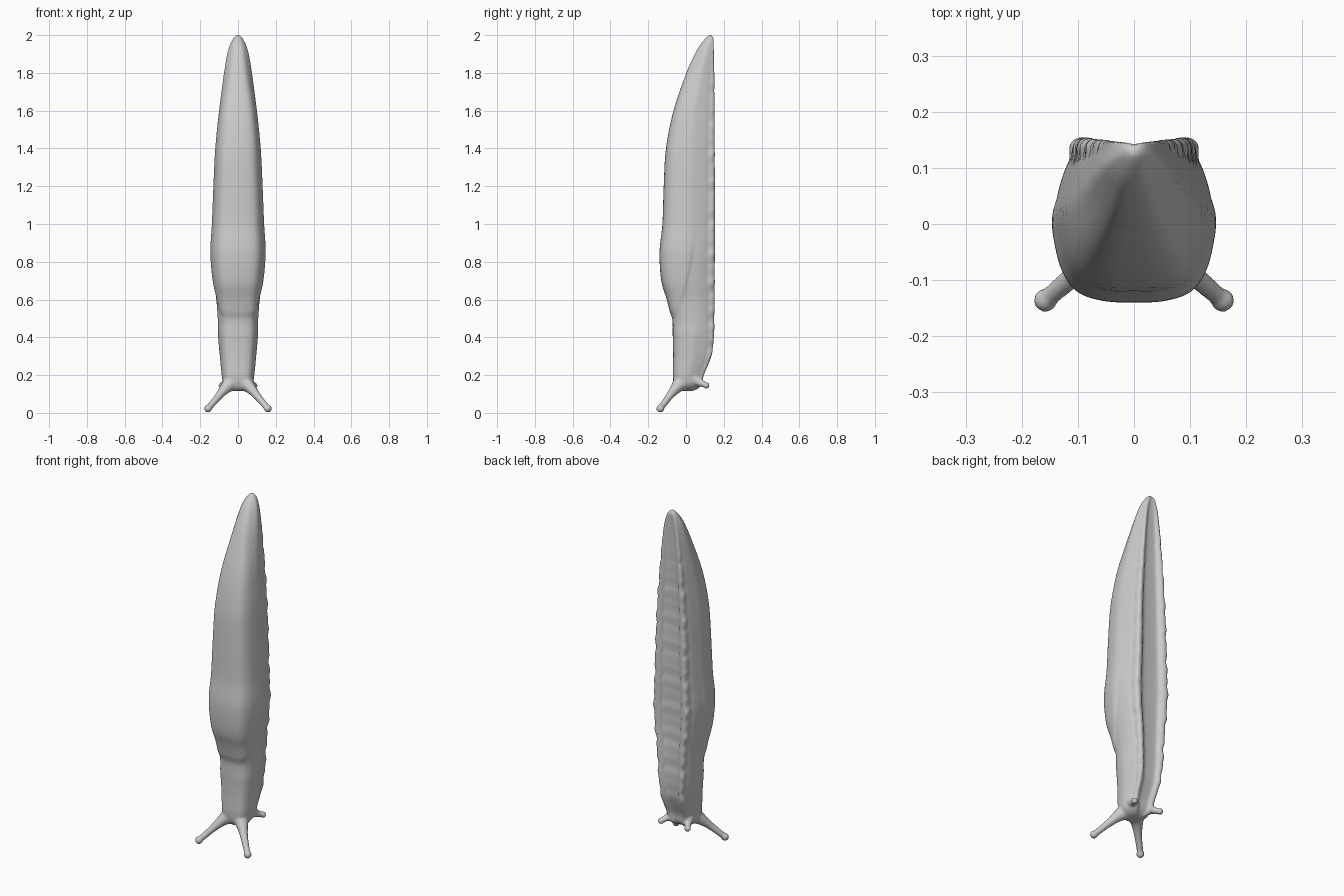
import bpy, bmesh, math
from mathutils import Vector

cube = bpy.data.objects.get("Cube")
if cube:
    bpy.data.objects.remove(cube)

skin = bpy.data.materials.new("slug grey")
skin.use_nodes = True
skin.diffuse_color = (0.6, 0.6, 0.6, 1)
skin.node_tree.nodes["Principled BSDF"].inputs["Base Color"].default_value = skin.diffuse_color


def spline(points, steps):
    """Smooth path through the points."""
    pts = [Vector(p) for p in points]
    out = []
    for i in range(len(pts) - 1):
        a, b = pts[max(i - 1, 0)], pts[i]
        c, d = pts[i + 1], pts[min(i + 2, len(pts) - 1)]
        for k in range(steps):
            t = k / steps
            out.append(0.5 * (2 * b + (c - a) * t + (2 * a - 5 * b + 4 * c - d) * t ** 2
                              + (3 * b - a - 3 * c + d) * t ** 3))
    return out + [pts[-1]]


def smooth(a, b, v):
    t = min(max((v - a) / (b - a), 0), 1)
    return t * t * (3 - 2 * t)


def loft(bm, rings):
    """Skin a list of closed rings and cap both ends."""
    loops = [[bm.verts.new(p) for p in ring] for ring in rings]
    for lo, hi in zip(loops, loops[1:]):
        for i in range(len(lo)):
            j = (i + 1) % len(lo)
            bm.faces.new((lo[i], lo[j], hi[j], hi[i]))
    bm.faces.new(loops[0][::-1])
    bm.faces.new(loops[-1])


# Body stations: height, half width, front y, back y
stations = [
    (.115, .02, -.03, .03), (.125, .05, -.05, .06), (.15, .076, -.064, .085),
    (.2, .086, -.07, .095), (.3, .096, -.068, .135), (.4, .105, -.07, .148),
    (.5, .112, -.079, .15), (.6, .12, -.102, .152), (.7, .135, -.131, .152),
    (.85, .146, -.14, .154), (1, .138, -.125, .154), (1.2, .13, -.118, .154),
    (1.4, .12, -.106, .152), (1.6, .1, -.066, .151), (1.8, .075, .002, .15),
    (1.9, .058, .047, .149), (1.95, .043, .076, .148), (1.985, .024, .105, .146),
    (2.001, .007, .122, .136)]

# Half cross-section: rounded back, flank, fringe ridge, hollow sole
half = spline([
    (0, 0), (.35, .008), (.68, .06), (.88, .19), (.98, .38), (1, .52), (.93, .67),
    (.84, .81), (.78, .87), (.76, .95), (.66, 1), (.5, .98), (.36, .92), (0, .91)], 4)


def body_ring(s):
    z, width, front, back = s
    tail = smooth(1.55, 1.95, z)
    side = []
    for u, t in half:
        x = width * u * (1 - .3 * tail * (1 - smooth(0, .6, t)))
        y = front + (back - front) * t
        # Raised mantle with a slanting lower edge
        edge = .52 + .5 * max(0, (y + .08) / .14) ** 2
        lift = .006 * (smooth(edge - .025, edge + .02, z) - 1) * smooth(.4, .5, z)
        lift *= 1 - smooth(.5, .7, t)
        # Wavy fringe along the foot
        fringe = math.exp(-((t - .95) / .06) ** 2) * smooth(.2, .4, z) * (1 - tail)
        wave = .0025 * (math.sin(z * 47) + math.sin(z * 83 + 1)) * fringe
        side.append(Vector((x * (1 + lift / .13) + wave * (u > .45), y - lift * (t < .2)
                            + wave * .5, z)))
    mirrored = [Vector((-p.x, p.y, p.z)) for p in side[-2:0:-1]]
    return side + mirrored


def tentacle(bm, path, radii, side):
    """Flared stalk ending in a round knob."""
    pts = spline([(side * p[0], p[1], p[2], r) for p, r in zip(path, radii)], 6)
    rings = []
    for i, p in enumerate(pts):
        d = (pts[min(i + 1, len(pts) - 1)] - pts[max(i - 1, 0)]).to_3d()
        q = d.to_track_quat('Z', 'Y')
        rings.append([p.to_3d() + q @ Vector((math.cos(a), math.sin(a), 0)) * p[3]
                      for a in (math.tau * k / 16 for k in range(16))])
    loft(bm, rings)
    knob = bmesh.ops.create_uvsphere(bm, u_segments=16, v_segments=10, radius=radii[-1] * 1.3)
    bmesh.ops.translate(bm, verts=knob["verts"], vec=pts[-1].to_3d())


bm = bmesh.new()
loft(bm, [body_ring(s) for s in spline(stations, 8)])
for side in (-1, 1):
    # Long eye stalks
    tentacle(bm, [(.03, -.02, .165), (.065, -.052, .132), (.105, -.09, .085), (.158, -.136, .023)],
             [.05, .031, .02, .0165], side)
    # Short feelers
    tentacle(bm, [(.045, .04, .18), (.065, .075, .16), (.086, .108, .145)],
             [.04, .021, .0135], side)
bmesh.ops.recalc_face_normals(bm, faces=bm.faces)
mesh = bpy.data.meshes.new("slug_body")
bm.to_mesh(mesh)
bm.free()
mesh.materials.append(skin)
body = bpy.data.objects.new("slug_body", mesh)
bpy.context.collection.objects.link(body)

# Fuse the parts into one soft skin
fuse = body.modifiers.new("fuse", 'REMESH')
fuse.mode = 'VOXEL'
fuse.voxel_size = .006
fuse.use_smooth_shade = True
soften = body.modifiers.new("soften", 'SMOOTH')
soften.factor = .5
soften.iterations = 5
